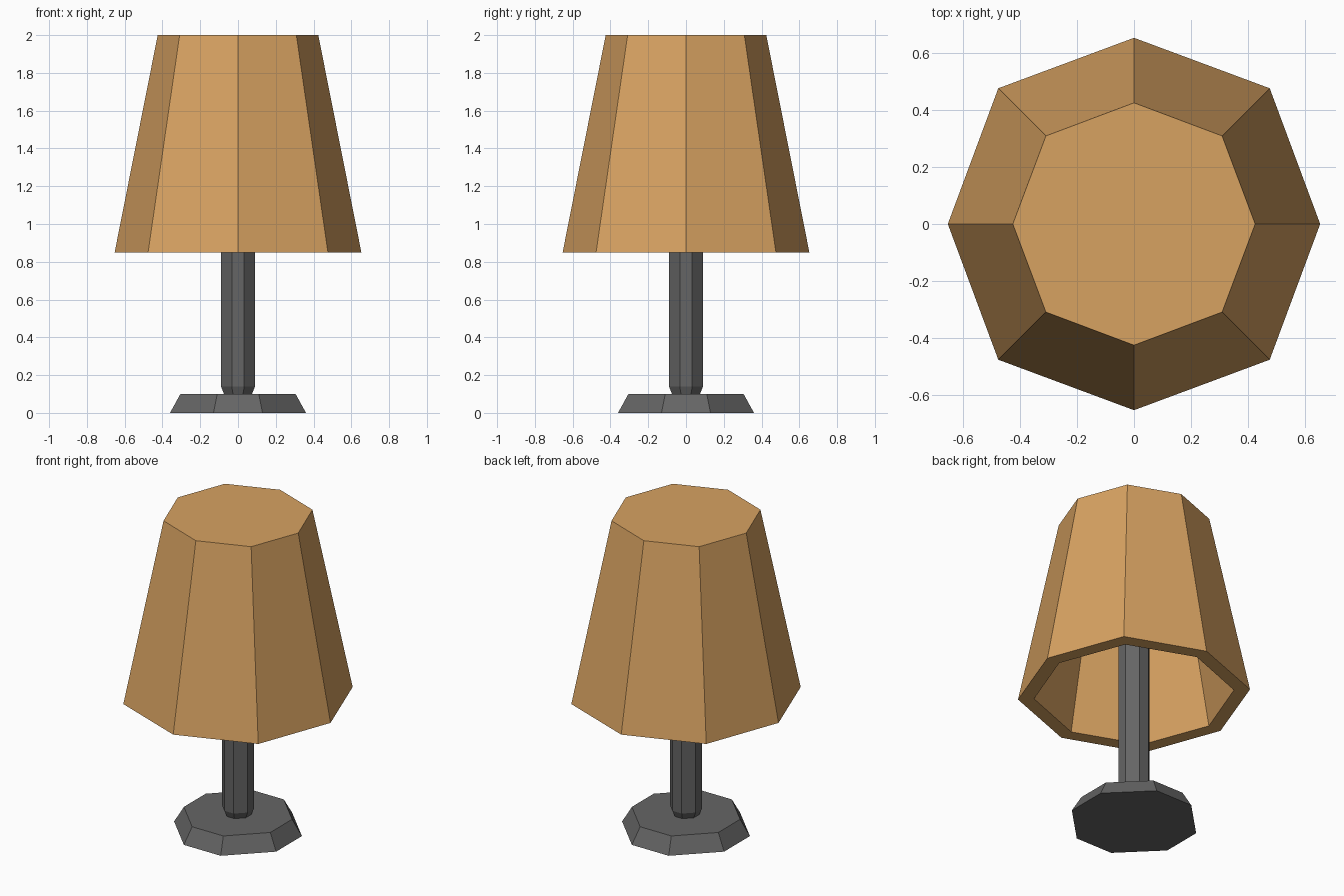
import bpy, bmesh
from mathutils import Matrix, Vector
from math import pi

cube = bpy.data.objects.get("Cube")
if cube:
    bpy.data.objects.remove(cube)


def material(name, rgb):
    m = bpy.data.materials.new(name)
    m.use_nodes = True
    m.diffuse_color = (*rgb, 1)
    m.node_tree.nodes["Principled BSDF"].inputs["Base Color"].default_value = (*rgb, 1)
    return m


def octagon(a, b, z):
    """Eight points: two corners turned in quarter steps about the z axis."""
    return [Matrix.Rotation(k * pi / 2, 3, "Z") @ Vector((*p, z))
            for k in range(4) for p in (a, b)]


def loft(name, rings, mat):
    """Flat-faced solid through a list of eight-point rings, capped at both ends."""
    bm = bmesh.new()
    loops = [[bm.verts.new(p) for p in ring] for ring in rings]
    for lo, hi in zip(loops, loops[1:]):
        for i in range(8):
            j = (i + 1) % 8
            bm.faces.new((lo[i], lo[j], hi[j], hi[i]))
    bm.faces.new(loops[0][::-1])
    bm.faces.new(loops[-1])
    bmesh.ops.recalc_face_normals(bm, faces=bm.faces)
    mesh = bpy.data.meshes.new(name)
    bm.to_mesh(mesh)
    bm.free()
    mesh.materials.append(mat)
    obj = bpy.data.objects.new(name, mesh)
    bpy.context.collection.objects.link(obj)
    return obj


def shade_ring(r, d, z):
    """Corner on each axis at r and on each diagonal at (d, d)."""
    return octagon((r, 0), (d, d), z)


def block_ring(half, flat, z):
    """Square with cut corners: half width and half length of the flat side."""
    return octagon((half, -flat), (half, flat), z)


fabric = material("tan fabric", (0.68, 0.36, 0.12))
metal = material("dark grey metal", (0.13, 0.13, 0.13))

# Base: cut-corner plate with sloping sides
loft("base", [block_ring(0.36, 0.13, 0), block_ring(0.305, 0.11, 0.1)], metal)

# Pole: cut-corner post with rounded-in ends
loft("pole", [block_ring(0.07, 0.025, 0.09), block_ring(0.09, 0.033, 0.14),
              block_ring(0.09, 0.033, 1.86), block_ring(0.07, 0.025, 1.92)], metal)

# Shade: hollow tapered shell, open below, closed on top
loft("shade", [shade_ring(0.36, 0.26, 1.91), shade_ring(0.565, 0.41, 0.85),
               shade_ring(0.653, 0.476, 0.85), shade_ring(0.425, 0.309, 2)], fabric)
